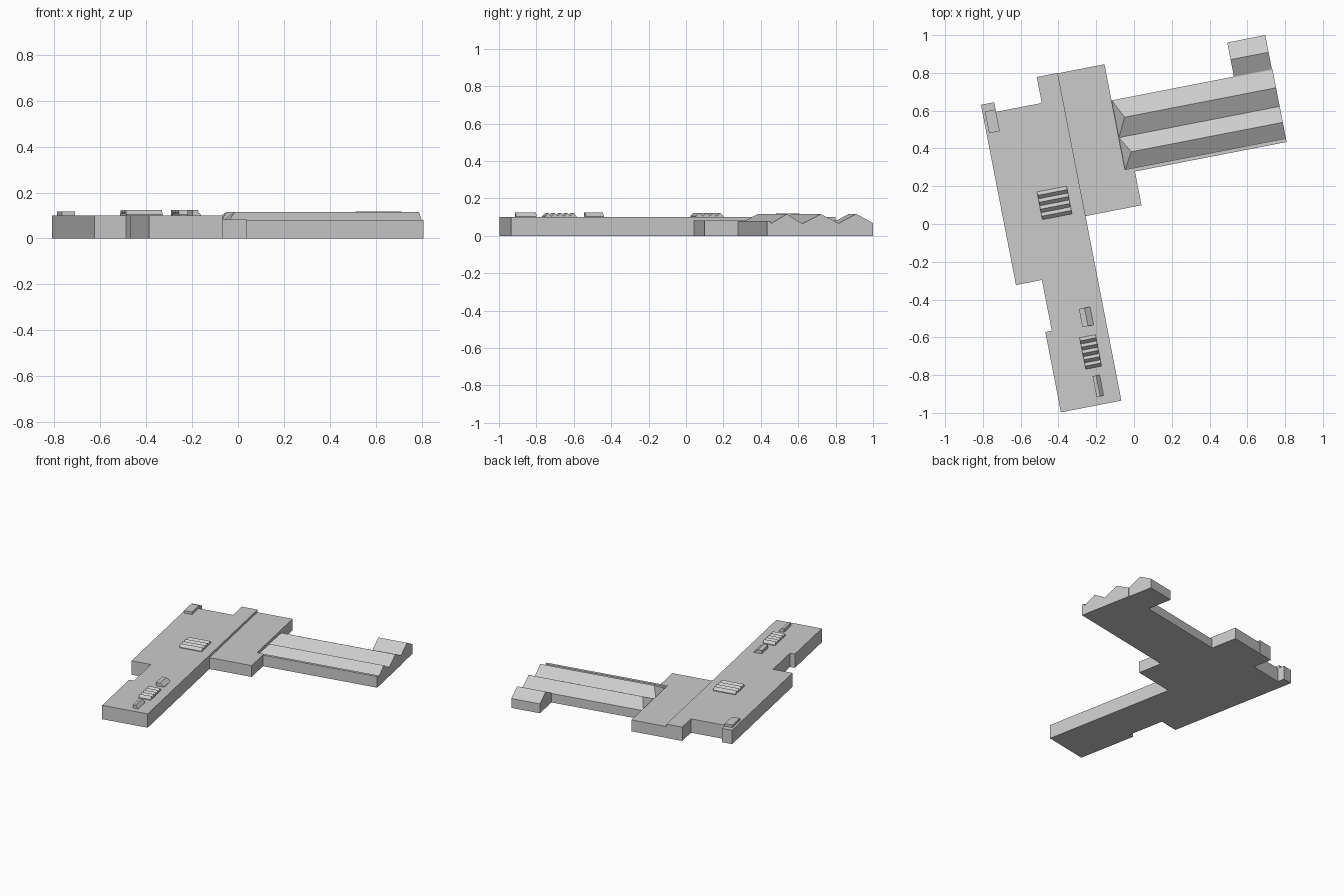
import bpy
import bmesh
import math

cube = bpy.data.objects.get("Cube")
if cube:
    bpy.data.objects.remove(cube)

TURN = math.radians(11)  # the whole building sits turned on its plot

grey = bpy.data.materials.new("plain_grey")
grey.use_nodes = True
colour = (0.6, 0.6, 0.6, 1)
grey.diffuse_color = colour
grey.node_tree.nodes["Principled BSDF"].inputs["Base Color"].default_value = colour


def loft(name, start, end):
    """Join two matching closed outlines into a solid."""
    bm = bmesh.new()
    a = [bm.verts.new(p) for p in start]
    b = [bm.verts.new(p) for p in end]
    n = len(a)
    bm.faces.new(a)
    bm.faces.new(b)
    for i in range(n):
        j = (i + 1) % n
        bm.faces.new((a[i], a[j], b[j], b[i]))
    bmesh.ops.recalc_face_normals(bm, faces=bm.faces)
    mesh = bpy.data.meshes.new(name)
    bm.to_mesh(mesh)
    bm.free()
    mesh.materials.append(grey)
    obj = bpy.data.objects.new(name, mesh)
    obj.rotation_euler.z = TURN
    bpy.context.collection.objects.link(obj)
    return obj


def block(name, outline, z0, z1):
    return loft(name, [(x, y, z0) for x, y in outline],
                [(x, y, z1) for x, y in outline])


def box(name, x0, x1, y0, y1, z0, z1):
    return block(name, [(x0, y0), (x1, y0), (x1, y1), (x0, y1)], z0, z1)


def ridge(name, x0, x1, y0, y1, z0, z1, hip=0):
    """Gabled roof running along x, with an optional hipped left end."""
    mid = (y0 + y1) / 2
    return loft(name, [(x0, y0, z0), (x0, y1, z0), (x0 + hip, mid, z1)],
                [(x1, y0, z0), (x1, y1, z0), (x1, mid, z1)])


def louvres(name, cx, cy, width, length, count):
    """Row of small saw-tooth rooflights on a thin base."""
    x0, x1 = cx - width / 2, cx + width / 2
    y0, step = cy - length / 2, length / count
    box(name + "_base", x0, x1, y0, y0 + length, 0.095, 0.105)
    for i in range(count):
        ridge(f"{name}_{i + 1}", x0, x1, y0 + i * step, y0 + (i + 1) * step,
              0.105, 0.123)


def roof_box(name, cx, cy, width, length):
    """Rooftop unit, flat on its right half and sloping on its left half."""
    section = [(-0.5, 0.095), (0.5, 0.095), (0.5, 0.102), (0, 0.124), (-0.5, 0.124)]
    ends = [[(cx + s * width, cy + side * length / 2, z) for s, z in section]
            for side in (-1, 1)]
    return loft(name, *ends)


# Main hall with its long front arm
block("main_hall", [
    (-0.675, 0.722), (-0.357, 0.722), (-0.357, 0.862), (-0.244, 0.862),
    (-0.244, -0.905), (-0.57, -0.905), (-0.57, -0.472), (-0.535, -0.472),
    (-0.535, -0.198), (-0.675, -0.198)], 0, 0.1)

# Lower link building beside the hall
block("link_building", [
    (-0.244, 0.09), (0.058, 0.09), (0.058, 0.28), (0.008, 0.28),
    (0.008, 0.86), (-0.244, 0.86)], 0, 0.082)

# Corner tab and its rooftop unit
box("corner_tab", -0.675, -0.604, 0.7, 0.774, 0, 0.1)
box("corner_roof_unit", -0.661, -0.604, 0.618, 0.735, 0.095, 0.118)

# Long wing with two parallel hipped roofs
box("wing_walls", 0.008, 0.876, 0.272, 0.665, 0, 0.065)
box("wing_parapet", 0.008, 0.876, 0.272, 0.292, 0.06, 0.08)
ridge("wing_front_roof", 0.009, 0.876, 0.292, 0.464, 0.065, 0.116, 0.05)
ridge("wing_back_roof", 0.009, 0.876, 0.464, 0.665, 0.065, 0.116, 0.05)

# Gabled end block behind the wing
box("end_block_walls", 0.668, 0.873, 0.66, 0.849, 0, 0.068)
ridge("end_block_roof", 0.668, 0.873, 0.665, 0.849, 0.068, 0.117)

# Rooflights and rooftop units
louvres("hall_louvre", -0.392, 0.19, 0.16, 0.15, 4)
louvres("arm_louvre", -0.355, -0.621, 0.086, 0.17, 5)
roof_box("arm_back_unit", -0.342, -0.435, 0.06, 0.098)
roof_box("arm_front_unit", -0.35, -0.805, 0.038, 0.112)
